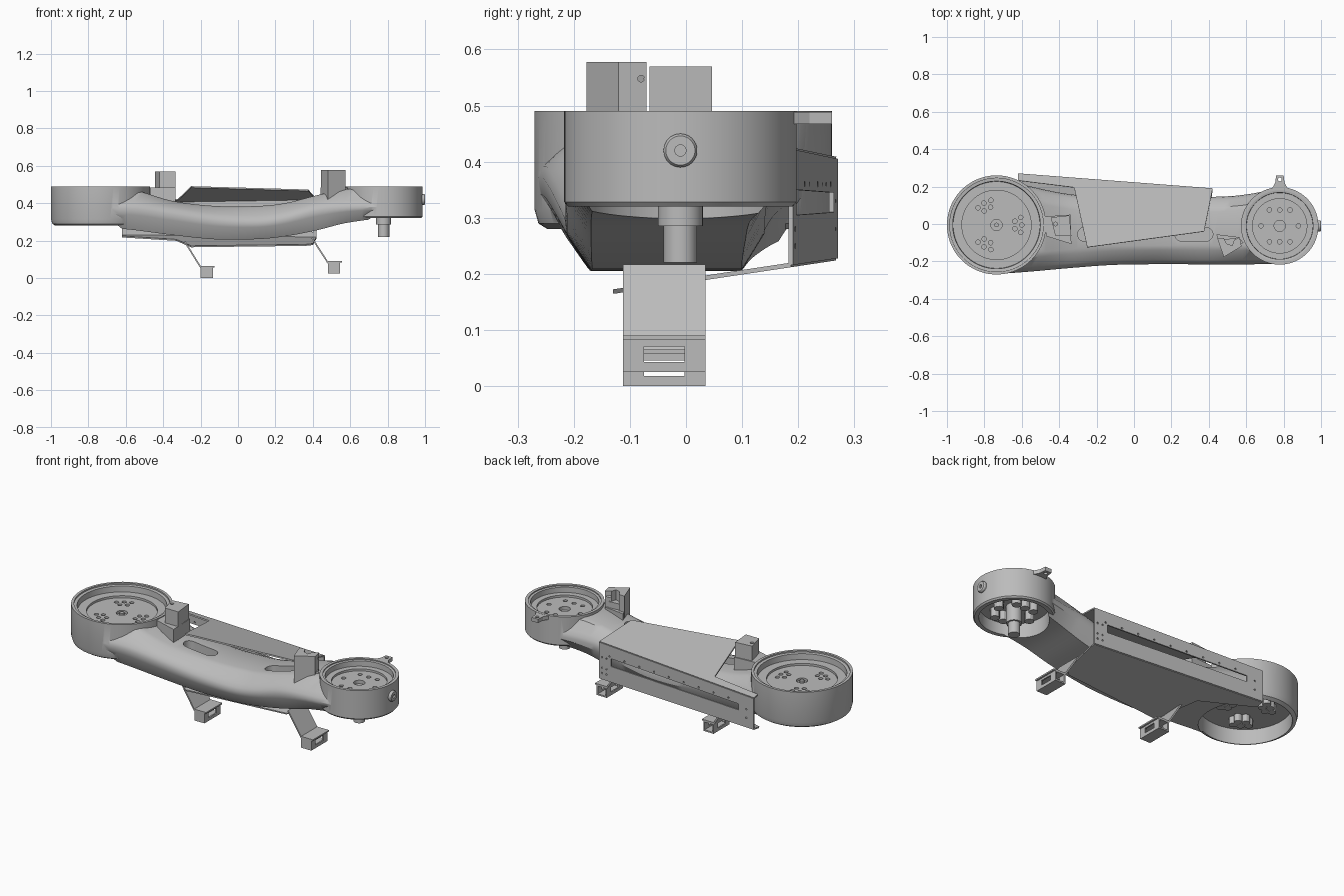
import bpy, bmesh
from math import sin, cos, pi, radians
from mathutils import Vector, Matrix

cube = bpy.data.objects.get("Cube")
if cube:
    bpy.data.objects.remove(cube)

grey = bpy.data.materials.new("machined grey")
grey.use_nodes = True
grey.diffuse_color = (0.5, 0.5, 0.5, 1)
grey.node_tree.nodes["Principled BSDF"].inputs["Base Color"].default_value = (0.5, 0.5, 0.5, 1)


def finish(name, bm):
    bmesh.ops.recalc_face_normals(bm, faces=bm.faces)
    mesh = bpy.data.meshes.new(name)
    bm.to_mesh(mesh)
    bm.free()
    mesh.materials.append(grey)
    ob = bpy.data.objects.new(name, mesh)
    bpy.context.collection.objects.link(ob)
    return ob


def activate(ob):
    bpy.ops.object.select_all(action='DESELECT')
    ob.select_set(True)
    bpy.context.view_layer.objects.active = ob


def smooth(ob):
    activate(ob)
    bpy.ops.object.shade_smooth_by_angle(angle=radians(30))


def combine(ob, other, op='DIFFERENCE'):
    activate(ob)
    mod = ob.modifiers.new("cut", 'BOOLEAN')
    mod.operation, mod.object, mod.solver = op, other, 'EXACT'
    bpy.ops.object.modifier_apply(modifier=mod.name)
    bpy.data.objects.remove(other)


def cylinders(name, spots, r, z0, z1, sides=64, turn=Matrix()):
    """One object holding an upright cylinder at every spot."""
    bm = bmesh.new()
    for x, y in spots:
        bmesh.ops.create_cone(bm, cap_ends=True, segments=sides, radius1=r, radius2=r,
                              depth=z1 - z0, matrix=Matrix.Translation((x, y, (z0 + z1) / 2)))
    bm.transform(turn)
    return finish(name, bm)


def box(name, lo, hi):
    lo, hi = Vector(lo), Vector(hi)
    bm = bmesh.new()
    bmesh.ops.create_cube(bm, size=1)
    bm.transform(Matrix.Translation((lo + hi) / 2) @ Matrix.Diagonal((*(hi - lo), 1)))
    return finish(name, bm)


def loft(name, rings):
    bm = bmesh.new()
    loops = [[bm.verts.new(p) for p in ring] for ring in rings]
    n = len(loops[0])
    for a, b in zip(loops, loops[1:]):
        for i in range(n):
            bm.faces.new((a[i], a[(i + 1) % n], b[(i + 1) % n], b[i]))
    bm.faces.new(loops[0])
    bm.faces.new(loops[-1])
    return finish(name, bm)


def prism(name, pts, z0, z1):
    return loft(name, [[(x, y, z) for x, y in pts] for z in (z0, z1)])


def turned(name, profile, frame, sides=96):
    """Revolve (radius, height) pairs about the frame's z axis."""
    angles = [2 * pi * i / sides for i in range(sides)]
    return loft(name, [[frame @ Vector((r * cos(a), r * sin(a), h)) for a in angles]
                       for r, h in profile])


def sheet(name, pts, thickness=0.008):
    bm = bmesh.new()
    bm.faces.new([bm.verts.new(p) for p in pts])
    ob = finish(name, bm)
    mod = ob.modifiers.new("thickness", 'SOLIDIFY')
    mod.thickness, mod.offset = thickness, 0
    activate(ob)
    bpy.ops.object.modifier_apply(modifier=mod.name)
    return ob


def curve_point(a, b, c, d, t):
    return [0.5 * (2 * q + (r - p) * t + (2 * p - 5 * q + 4 * r - s) * t * t
                   + (3 * q - p - 3 * r + s) * t ** 3) for p, q, r, s in zip(a, b, c, d)]


# Arm body: x, front y, back y, bottom z, wall top z, crown z
stations = [(-.74, -.268, .25, .275, .39, .47), (-.55, -.254, .2, .256, .39, .468),
            (-.35, -.236, .16, .23, .36, .412), (-.12, -.219, .14, .207, .325, .385),
            (.1, -.215, .14, .208, .315, .385), (.25, -.215, .14, .223, .335, .4),
            (.42, -.216, .145, .255, .38, .442), (.58, -.216, .155, .295, .395, .475),
            (.78, -.213, .19, .322, .4, .48)]
padded = [stations[0]] + stations + [stations[-1]]
rings = []
for k in range(len(stations) - 1):
    for j in range(5):
        rings.append(curve_point(*padded[k:k + 4], j / 5))
rings.append(stations[-1])


def section(x, f, b, zb, zm, zt):
    h = (zm - zb) * .6
    return [(x, f + .047, zb), (x, f + .003, zb + h), (x, f, zm - .02), (x, f + .007, zm),
            (x, f + .025, zm + .02), (x, f + .075, zt - .008), (x, f + .1, zt), (x, b - .08, zt),
            (x, b - .055, zt - .008), (x, b - .02, zm + .02), (x, b - .004, zm),
            (x, b, zm - .02), (x, b, zb + h), (x, b - .04, zb)]


body = loft("arm_body", [section(*r) for r in rings])
big, small = (-.735, -.005), (.779, -.01)
big_frame, small_frame = Matrix.Translation((*big, 0)), Matrix.Translation((*small, 0))
combine(body, turned("big_hub", [(.242, .28), (.258, .29), (.265, .315), (.265, .49)], big_frame), 'UNION')
combine(body, turned("small_hub", [(.2, .32), (.207, .328), (.207, .49)], small_frame), 'UNION')

# Stepped wells above and open wells below each hub
for frame, profile in [(big_frame, [(.185, .435), (.185, .447), (.232, .447), (.234, .48), (.25, .482), (.25, .6)]),
                       (big_frame, [(.235, .365), (.24, .1)]),
                       (small_frame, [(.145, .44), (.145, .452), (.177, .452), (.178, .482), (.19, .484), (.19, .6)]),
                       (small_frame, [(.176, .385), (.182, .1)])]:
    combine(body, turned("well", profile, frame))

# Bolt holes and centre bores
clusters = []
for a in (0, 2 * pi / 3, 4 * pi / 3):
    for r, d in [(.135, -.3), (.135, 0), (.135, .3), (.1, -.2), (.1, .2)]:
        clusters.append((big[0] + r * cos(a + d), big[1] + r * sin(a + d)))
bolts = [(small[0] + x, small[1] + s * .085) for x in (-.055, 0, .055) for s in (-1, 1)]
bolts += [(small[0] + s * .1, small[1]) for s in (-1, 1)]
combine(body, cylinders("holes", clusters + bolts, .012, .41, .5, 16))
combine(body, cylinders("bores", [big, small], .03, .42, .5, 32))


# Rounded slots in the saddle
def pill(cx, cy, half, r):
    arc = [(i / 10 - .5) * pi for i in range(11)]
    return [(cx + half + r * cos(a), cy + r * sin(a)) for a in arc] + \
           [(cx - half - r * cos(a), cy - r * sin(a)) for a in arc]


for x in (-.2, .32):
    combine(body, prism("slot", pill(x, -.055, .065, .037), .34, .6))
smooth(body)

# Hub details
smooth(cylinders("big_hub_pin", [big], .012, .41, .437, 24))
smooth(cylinders("big_hub_bolts", clusters, .021, .325, .37, 12))
smooth(cylinders("small_hub_bolts", bolts, .025, .335, .39, 12))
smooth(cylinders("shaft_collar", [small], .04, .285, .39, 32))
smooth(cylinders("drive_shaft", [small], .03, .22, .3, 32))
aim = Matrix.Translation((0, -.01, .42)) @ Matrix.Rotation(pi / 2, 4, 'Y')
smooth(turned("end_knob", [(.03, .97), (.03, .994), (.026, 1), (.01, 1), (.01, .99)], aim, 32))
lug = prism("rear_lug", [(.735, .185), (.825, .185), (.805, .22), (.8, .26), (.76, .26), (.755, .22)],
            .467, .489)
combine(lug, cylinders("lug_hole", [(.78, .238)], .01, .4, .6, 16))

# Upright posts on the saddle, each on a wider foot
post = prism("big_side_post", [(-.445, .035), (-.345, .046), (-.335, -.065), (-.42, -.065)], .38, .57)
combine(post, cylinders("post_hole", [(-.42, 0)], .01, .54, .6, 16))
prism("big_post_foot", [(-.48, .04), (-.34, .05), (-.335, -.107), (-.47, -.065)], .38, .485)
clamp = prism("small_side_post", [(.445, -.075), (.48, -.177), (.575, -.12), (.565, -.07),
                                  (.535, -.085), (.525, -.115), (.495, -.105), (.48, -.075)], .4, .578)
combine(clamp, cylinders("clamp_holes", [(.08, .548), (.1, .548)], .006, .5, .65, 12,
                         Matrix(((0, 0, 1, 0), (-1, 0, 0, 0), (0, 1, 0, 0), (0, 0, 0, 1)))))
prism("clamp_block", [(.455, -.085), (.485, -.145), (.55, -.13), (.545, -.075)], .4, .52)
prism("clamp_foot", [(.44, -.055), (.478, -.168), (.585, -.1), (.56, -.07)], .4, .485)

# Folded sheet bracket: cover, rear wall and floor
left, right = (-.62, .267), (.42, .187)
cover = [(-.25, -.125), (.375, -.04), right, left, (-.62, .232), (-.32, .195)]
sheet("cover_sheet", [(x, y, .461 - .21 * y) for x, y in cover])
floor = [left, right, (.4, -.05), (.36, -.08), (-.25, -.13), (-.33, .1), (-.62, .22)]
sheet("floor_sheet", [(x, y, .188 + .15 * y) for x, y in floor])
wall = sheet("rear_wall", [(*left, .228), (*right, .216), (*right, .422), (*left, .405)])
slot = [(-.52, .31), (.34, .305), (.34, .35), (-.52, .345)]
combine(wall, loft("wall_slot", [[(x, y, z) for x, z in slot] for y in (.1, .4)]))
swing = Matrix.Rotation(pi / 2, 4, 'X')
dots = [(-.45 + .1 * i, .36) for i in range(9)]
dots += [(x, z) for x in (.37, .4) for z in (.25, .28, .34)] + [(-.57, .28), (-.57, .33)]
combine(wall, cylinders("wall_holes", dots, .005, -.4, -.1, 10, swing))

# Hanging feet: sloping strap and hollow clip, open at the back
for side, x, z, top in (("right", -.2, 0, .195), ("left", .48, .025, .215)):
    y0, y1 = -.112, .035
    sheet(side + "_strap", [(x - .085, y0, top), (x - .085, y1, top),
                            (x + .002, y1, z + .055), (x + .002, y0, z + .055)])
    clip = box(side + "_clip", (x, y0, z), (x + .065, y1, z + .06))
    combine(clip, box("through", (x + .008, y0 + .008, z + .008), (x + .057, .3, z + .052)))
    combine(clip, box("window", (x - .1, -.075, z + .018), (x + .2, -.003, z + .046)))
    box(side + "_clip_lip", (x, y0, z + .057), (x + .075, y1, z + .065))
